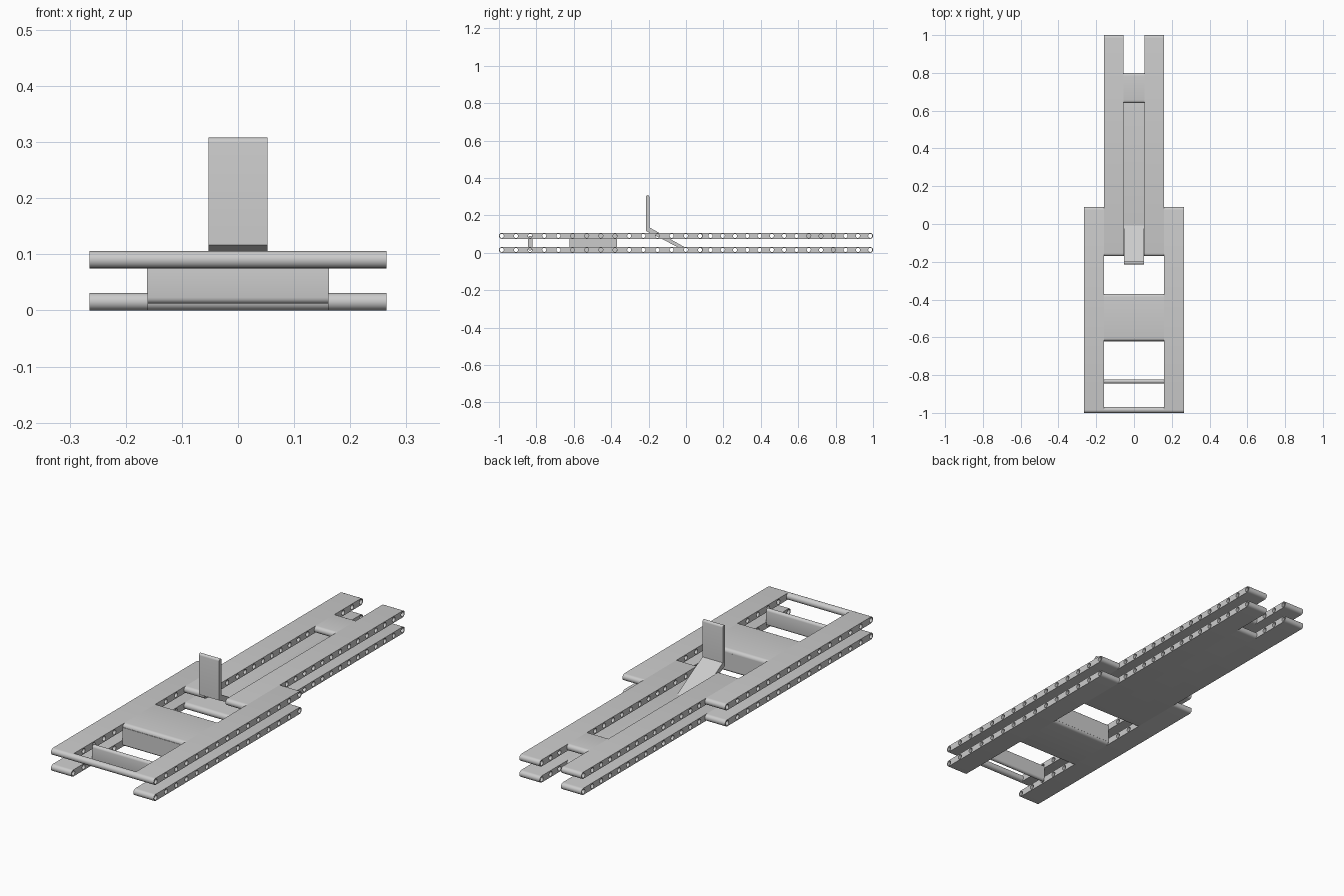
import bpy, bmesh, math

cube = bpy.data.objects.get("Cube")
if cube:
    bpy.data.objects.remove(cube, do_unlink=True)

grey = bpy.data.materials.new("plain_grey")
grey.use_nodes = True
grey.diffuse_color = (0.6, 0.6, 0.6, 1)
grey.node_tree.nodes["Principled BSDF"].inputs["Base Color"].default_value = (0.6, 0.6, 0.6, 1)

R = 0.0155         # half the plate thickness, also the rounded end radius
HOLE = 0.011       # radius of the cross-drilled holes
UPPER, LOWER = 0.0905, R
HOLES = [-0.985 + 0.0757 * i for i in range(15)]
HOLES += [0.065 + 0.0657 * i for i in range(1, 15)]


def arc(y, z, r, start, end, n):
    return [(y + r * math.cos(math.radians(start + (end - start) * i / n)),
             z + r * math.sin(math.radians(start + (end - start) * i / n))) for i in range(n + 1)]


def add_section(bm, loops, x0, x1):
    """Fill a side outline (with optional hole loops) and extrude it along x."""
    edges = []
    for loop in loops:
        vs = [bm.verts.new((x0, y, z)) for y, z in loop]
        edges += [bm.edges.new((a, b)) for a, b in zip(vs, vs[1:] + vs[:1])]
    fill = bmesh.ops.triangle_fill(bm, edges=edges, use_beauty=True, normal=(1, 0, 0))
    faces = [g for g in fill["geom"] if isinstance(g, bmesh.types.BMFace)]
    ext = bmesh.ops.extrude_face_region(bm, geom=faces)
    new = [g for g in ext["geom"] if isinstance(g, bmesh.types.BMVert)]
    bmesh.ops.translate(bm, verts=new, vec=(x1 - x0, 0, 0))


def finish(name, bm):
    bmesh.ops.recalc_face_normals(bm, faces=bm.faces)
    mesh = bpy.data.meshes.new(name)
    bm.to_mesh(mesh)
    bm.free()
    mesh.materials.append(grey)
    obj = bpy.data.objects.new(name, mesh)
    bpy.context.collection.objects.link(obj)
    bpy.ops.object.select_all(action='DESELECT')
    obj.select_set(True)
    bpy.context.view_layer.objects.active = obj
    bpy.ops.object.shade_smooth_by_angle(angle=math.radians(35))
    return obj


def strip(bm, z, x0, x1, y0, y1, drilled=True):
    """Flat strip with rounded front and back edges, drilled sideways."""
    loops = [arc(y1 - R, z, R, -90, 90, 10) + arc(y0 + R, z, R, 90, 270, 10)]
    if drilled:
        loops += [arc(y, z, HOLE, 0, 360, 16)[:-1] for y in HOLES
                  if y0 + HOLE + 0.002 < y < y1 - HOLE - 0.002]
    add_section(bm, loops, x0, x1)


def plate(name, z, middle):
    bm = bmesh.new()
    for s in (-1, 1):
        strip(bm, z, s * 0.16, s * 0.265, -1, 0.09)      # outer rail
        strip(bm, z, s * 0.055, s * 0.16, -0.17, 1)      # inner rail and rear prong
    strip(bm, z, -0.16, 0.16, -0.62, -0.37, False)       # bridge between the windows
    for args in middle:
        strip(bm, z, *args)
    return finish(name, bm)


def solid(name, outline, half_width):
    bm = bmesh.new()
    add_section(bm, [outline], -half_width, half_width)
    return finish(name, bm)


# Two stacked plates: the upper one has a slot and a front bar
plate("upper_plate", UPPER, [(-0.055, 0.055, 0.64, 0.8, False),
                             (-0.16, 0.16, -1, -1 + 2 * R + 0.001)])
plate("lower_plate", LOWER, [(-0.055, 0.055, -0.17, 0.8)])

# Spacer block joining the plates
solid("spacer_block", [(-0.622, 0.012), (-0.37, 0.012), (-0.37, 0.09), (-0.622, 0.09)], 0.16)

# Thin upright crossbar in the front window
solid("crossbar", arc(-0.833, 0.08, 0.011, 0, 180, 8) + arc(-0.833, 0.023, 0.011, 180, 360, 8), 0.162)

# Bent lever rising out of the slot
lever = arc(-0.205, 0.299, 0.009, 0, 180, 8)
lever += [(-0.214, 0.117), (-0.035, 0.026), (0, 0.026), (-0.196, 0.136)]
solid("lever", lever, 0.0525)
